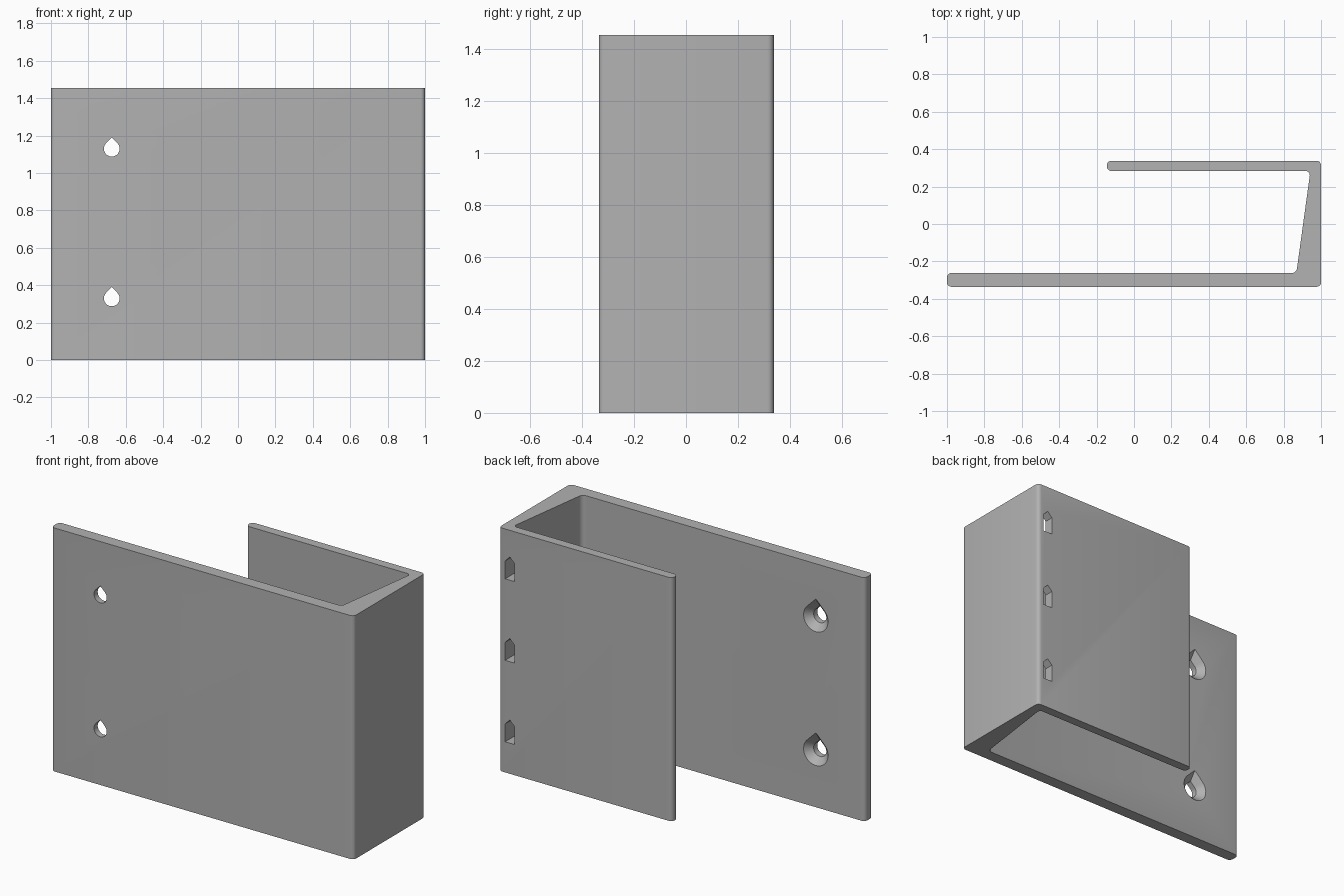
import bpy, bmesh, math
from mathutils import Vector

cube = bpy.data.objects.get("Cube")
if cube:
    bpy.data.objects.remove(cube, do_unlink=True)

HEIGHT = 1.455

grey = bpy.data.materials.new("matte grey")
grey.use_nodes = True
colour = (0.445, 0.445, 0.445, 1)
grey.diffuse_color = colour
grey.node_tree.nodes["Principled BSDF"].inputs["Base Color"].default_value = colour


def add_object(name, bm):
    bmesh.ops.recalc_face_normals(bm, faces=bm.faces)
    mesh = bpy.data.meshes.new(name)
    bm.to_mesh(mesh)
    bm.free()
    mesh.materials.append(grey)
    obj = bpy.data.objects.new(name, mesh)
    bpy.context.collection.objects.link(obj)
    return obj


def loft(name, rings):
    """Closed solid through matching rings of points."""
    bm = bmesh.new()
    loops = [[bm.verts.new(p) for p in ring] for ring in rings]
    n = len(loops[0])
    for a, b in zip(loops, loops[1:]):
        for i in range(n):
            j = (i + 1) % n
            bm.faces.new((a[i], a[j], b[j], b[i]))
    bm.faces.new(loops[0])
    bm.faces.new(loops[-1])
    return add_object(name, bm)


def teardrop(x, y, z, r, steps=32):
    """Circle with a 45 degree pointed top, in the XZ plane."""
    start, sweep = math.radians(135), math.radians(270)
    ring = [(x + r * math.cos(start + sweep * i / steps), y,
             z + r * math.sin(start + sweep * i / steps)) for i in range(steps + 1)]
    return ring + [(x, y, z + r * math.sqrt(2))]


# Bracket body: hooked profile with rounded upright edges
profile = [(-1, -0.336), (1, -0.336), (1, 0.338), (-0.145, 0.338),
           (-0.145, 0.283), (0.943, 0.283), (0.868, -0.262), (-1, -0.262)]
bm = bmesh.new()
base = bm.faces.new([bm.verts.new((x, y, 0)) for x, y in profile])
top = bmesh.ops.extrude_face_region(bm, geom=[base])["geom"]
bmesh.ops.translate(bm, vec=Vector((0, 0, HEIGHT)),
                    verts=[g for g in top if isinstance(g, bmesh.types.BMVert)])
upright = [e for e in bm.edges if abs(e.verts[0].co.z - e.verts[1].co.z) > 1]
bmesh.ops.bevel(bm, geom=upright, offset=0.024, segments=5, profile=0.5,
                affect='EDGES')
bracket = add_object("bracket_body", bm)

# Countersunk screw holes through the long front plate
cutters = []
for z in (0.33, 1.13):
    sections = ((-0.4, 0.042), (-0.301, 0.042), (-0.262, 0.081), (-0.2, 0.081))
    cutters.append(loft("screw_hole_cutter",
                        [teardrop(-0.675, y, z, r) for y, r in sections]))

# Peaked slots through the short back plate, beside the end wall
for z in (0.183, 0.67, 1.157):
    outline = [(0.897, z), (0.959, z), (0.959, z + 0.107),
               (0.928, z + 0.138), (0.897, z + 0.107)]
    cutters.append(loft("slot_cutter",
                        [[(x, y, h) for x, h in outline] for y in (0.2, 0.4)]))

bpy.ops.object.select_all(action='DESELECT')
bpy.context.view_layer.objects.active = bracket
bracket.select_set(True)
for cutter in cutters:
    cutter.hide_render = True
    mod = bracket.modifiers.new("cut", 'BOOLEAN')
    mod.operation = 'DIFFERENCE'
    mod.solver = 'EXACT'
    mod.object = cutter
    bpy.ops.object.modifier_apply(modifier=mod.name)
    bpy.data.objects.remove(cutter, do_unlink=True)

bpy.ops.object.shade_smooth_by_angle(angle=math.radians(30))
